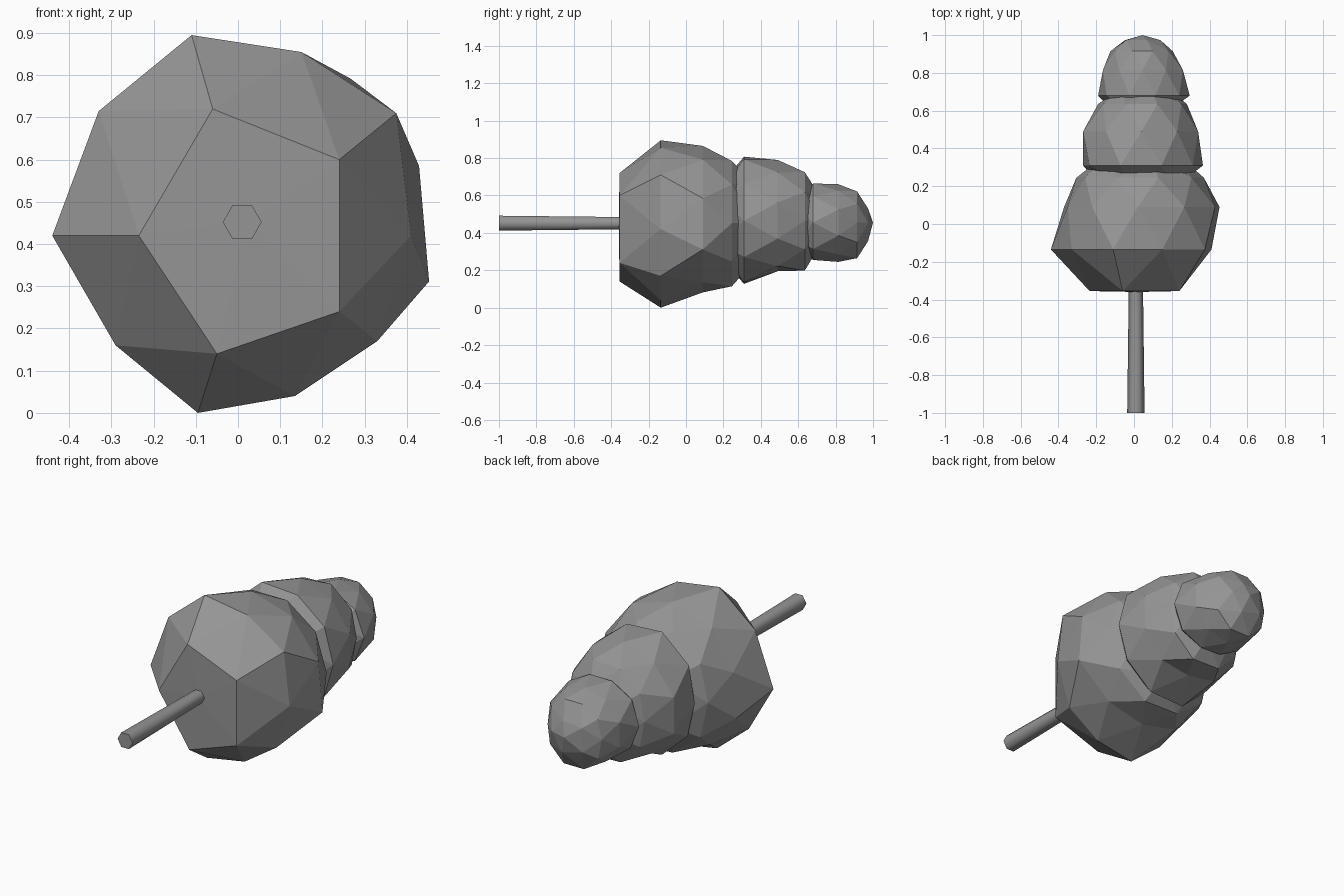
import bpy, bmesh, math
from mathutils import Matrix

if "Cube" in bpy.data.objects:
    bpy.data.objects.remove(bpy.data.objects["Cube"])

GREY = bpy.data.materials.new("mid_grey")
GREY.diffuse_color = (0.3, 0.3, 0.3, 1)
GREY.use_nodes = True
GREY.node_tree.nodes["Principled BSDF"].inputs["Base Color"].default_value = GREY.diffuse_color


def finish(name, bm):
    mesh = bpy.data.meshes.new(name)
    bm.to_mesh(mesh)
    bm.free()
    mesh.materials.append(GREY)
    ob = bpy.data.objects.new(name, mesh)
    bpy.context.collection.objects.link(ob)
    return ob


def tier(name, cx, cz, rings, radii, points=None):
    """Faceted foliage tier along y: icosphere rings remapped to (y, radius).
    radii / points optionally give each ring corner by its angle step."""
    points = points or {}
    bm = bmesh.new()
    bmesh.ops.create_icosphere(bm, subdivisions=2, radius=1)
    levels = (-0.95, -0.7, -0.3, 0.3, 0.7, 0.95)
    for v in bm.verts:
        level = sum(v.co.z > t for t in levels)
        y, r = rings[level]
        a = math.atan2(v.co.y, v.co.x)
        deg = math.degrees(a) % 360
        k = int(deg // 36) if level == 3 else round(deg / 36) % 10
        if level in radii:
            r = radii[level][k]
        x, z = cx + r * math.cos(a), cz + r * math.sin(a)
        if level in points:
            x, z = points[level][k]
        v.co = (x, y, z)
    bmesh.ops.recalc_face_normals(bm, faces=bm.faces)
    return finish(name, bm)


# Large lower foliage with a flattened base
tier("foliage_lower", 0.02, 0.452,
     [(-0.36, 0), (-0.355, 0.28), (-0.135, 0.44), (0.09, 0.42),
      (0.245, 0.345), (0.36, 0.22), (0.40, 0)],
     radii={3: [.43, .42, .413, .41, .39, .41, .39, .37, .39, .455],
            4: [.35, .35, .35, .35, .345, .325, .345, .35, .355, .35]},
     points={1: [None, (.24, .6), None, (-.06, .72), None, (-.235, .42),
                 None, (-.05, .14), None, (.24, .24)],
             2: [(.41, .42), (.375, .71), (.15, .855), (-.11, .895),
                 (-.33, .715), (-.44, .42), (-.29, .16), (-.095, 0),
                 (.135, .04), (.33, .17)]})

# Middle foliage
tier("foliage_middle", 0.04, 0.465,
     [(0.17, 0), (0.19, 0.21), (0.31, 0.335), (0.49, 0.315),
      (0.635, 0.25), (0.71, 0.15), (0.73, 0)],
     radii={2: [.325, .335, .345, .36, .34, .31, .33, .355, .345, .33],
            3: [.315, .32, .325, .32, .325, .325, .30, .27, .30, .31],
            4: [.24, .26, .273, .265, .25, .23, .25, .275, .28, .26]})

# Small top foliage
tier("foliage_top", 0.045, 0.455,
     [(0.57, 0), (0.585, 0.15), (0.68, 0.235), (0.815, 0.215),
      (0.915, 0.175), (0.973, 0.1), (1.0, 0)],
     radii={2: [.25, .24, .22, .22, .235, .235, .225, .205, .21, .24],
            3: [.225, .21, .205, .21, .22, .22, .21, .21, .21, .225],
            4: [.16, .17, .175, .175, .18, .17, .185, .20, .20, .18],
            5: [.095, 0, .08, 0, .11, 0, .115, 0, .105, 0]})

# Six-sided tapered trunk
bm = bmesh.new()
bmesh.ops.create_cone(bm, cap_ends=True, segments=6, radius1=0.046,
                      radius2=0.037, depth=0.72)
bmesh.ops.rotate(bm, verts=bm.verts,
                 matrix=Matrix.Rotation(math.radians(30), 3, 'Z'))
bmesh.ops.rotate(bm, verts=bm.verts,
                 matrix=Matrix.Rotation(math.radians(-90), 3, 'X'))
bmesh.ops.translate(bm, verts=bm.verts, vec=(0.01, -0.64, 0.452))
trunk = finish("trunk", bm)
bpy.context.view_layer.objects.active = trunk
trunk.select_set(True)
bpy.ops.object.shade_smooth_by_angle(angle=math.radians(65))
